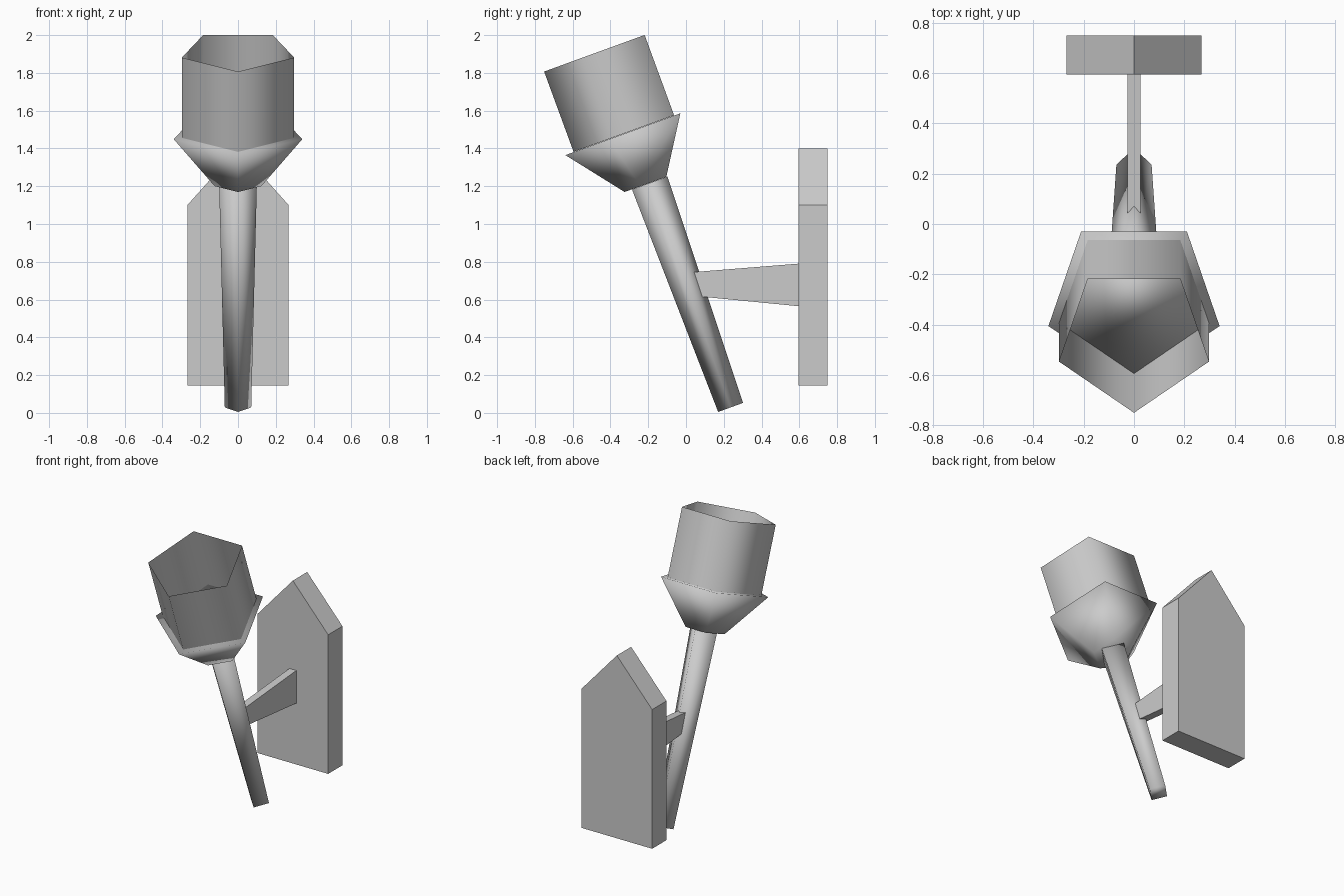
import bpy, bmesh
from math import radians, sin, cos, pi
from mathutils import Matrix, Vector

cube = bpy.data.objects.get("Cube")
if cube:
    bpy.data.objects.remove(cube, do_unlink=True)

GREY = 0.6
grey = bpy.data.materials.new("plain_grey")
grey.use_nodes = True
grey.diffuse_color = (GREY, GREY, GREY, 1)
grey.node_tree.nodes["Principled BSDF"].inputs["Base Color"].default_value = (GREY, GREY, GREY, 1)


def finish(name, bm, smooth):
    bmesh.ops.recalc_face_normals(bm, faces=bm.faces)
    for f in bm.faces:
        f.smooth = smooth
    mesh = bpy.data.meshes.new(name)
    bm.to_mesh(mesh)
    bm.free()
    mesh.materials.append(grey)
    ob = bpy.data.objects.new(name, mesh)
    bpy.context.collection.objects.link(ob)
    return ob


# Torch axis leans forward from the wall
TILT = Matrix.Rotation(radians(20), 4, 'X')


def tapered(name, sides, rings, caps=(True, True)):
    """Loft of regular polygons, each ring = (centre y, centre z, radius)."""
    bm = bmesh.new()
    loops = []
    for y, z, r in rings:
        loop = []
        for i in range(sides):
            a = 2 * pi * i / sides
            p = TILT @ Vector((r * sin(a), -r * cos(a), 0))
            loop.append(bm.verts.new(p + Vector((0, y, z))))
        loops.append(loop)
    for lo, hi in zip(loops, loops[1:]):
        for i in range(sides):
            j = (i + 1) % sides
            bm.faces.new((lo[i], lo[j], hi[j], hi[i]))
    for loop, wanted in zip((loops[0], loops[-1]), caps):
        if wanted:
            bm.faces.new(loop)
    return finish(name, bm, True)


def prism(name, outline, direction):
    """Extrude a closed outline along a direction."""
    bm = bmesh.new()
    face = bm.faces.new([bm.verts.new(p) for p in outline])
    out = bmesh.ops.extrude_face_region(bm, geom=[face])
    verts = [v for v in out["geom"] if isinstance(v, bmesh.types.BMVert)]
    bmesh.ops.translate(bm, verts=verts, vec=direction)
    return finish(name, bm, False)


# Torch: four-sided handle, five-sided bowl and open cup
tapered("handle", 4, [(0.236, 0.029, 0.07), (-0.192, 1.217, 0.1)])
tapered("bowl", 5, [(-0.203, 1.214, 0.13), (-0.302, 1.487, 0.358)])
tapered("cup", 5, [(-0.301, 1.489, 0.313), (-0.457, 1.914, 0.313)], (False, False))

# Wall plate with a pointed top
W, BACK, FRONT = 0.268, 0.75, 0.595
prism("wall_plate",
      [(x, FRONT, z) for x, z in ((-W, 0.145), (W, 0.145), (W, 1.10), (0, 1.40), (-W, 1.10))],
      (0, BACK - FRONT, 0))

# Tapered bracket joining the handle to the plate
prism("bracket",
      [(-0.026, y, z) for y, z in ((0.035, 0.745), (0.085, 0.615), (FRONT, 0.565), (FRONT, 0.79))],
      (0.052, 0, 0))
